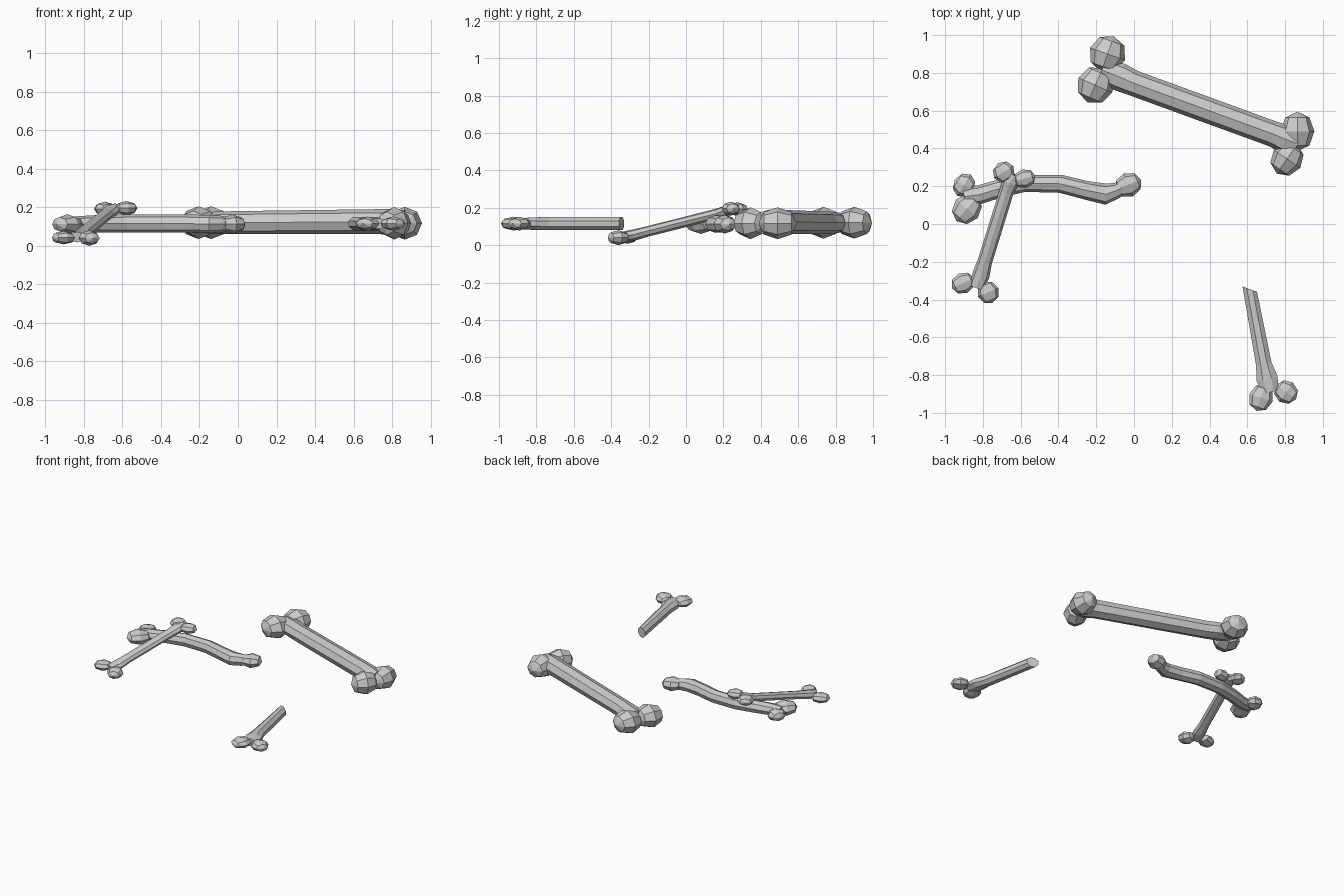
import bpy, bmesh, math
from mathutils import Vector, Matrix

UP = Vector((0, 0, 1))


def new_object(name, bm):
    bmesh.ops.recalc_face_normals(bm, faces=bm.faces)
    mesh = bpy.data.meshes.new(name)
    bm.to_mesh(mesh)
    bm.free()
    ob = bpy.data.objects.new(name, mesh)
    bpy.context.collection.objects.link(ob)
    return ob


def shaft(name, path, sides, phase, skew):
    """Loft of rings; each path point is x, y, z, half width, half height."""
    bm = bmesh.new()
    pts = [Vector(p[:3]) for p in path]
    rings = []
    for i, p in enumerate(path):
        t = (pts[min(i + 1, len(pts) - 1)] - pts[max(i - 1, 0)]).normalized()
        side = t.cross(UP).normalized()
        up = side.cross(t)
        ring = []
        for k in range(sides):
            a = phase + 2 * math.pi * k / sides
            u, v = p[3] * math.cos(a), p[4] * math.sin(a)
            slant = t * (skew * u if i == 0 else 0)   # angled break
            ring.append(bm.verts.new(pts[i] + side * u + up * v + slant))
        rings.append(ring)
    for a, b in zip(rings, rings[1:]):
        for k in range(sides):
            n = (k + 1) % sides
            bm.faces.new((a[k], a[n], b[n], b[k]))
    bm.faces.new(rings[0])
    bm.faces.new(rings[-1])
    return new_object(name, bm)


def knob(name, centre, root, r_along, r_across, r_z):
    """Faceted ball whose pole points away from the shaft end."""
    bm = bmesh.new()
    bmesh.ops.create_uvsphere(bm, u_segments=8, v_segments=4, radius=1)
    c = Vector(centre)
    axis = c - Vector(root)
    axis.z = 0
    axis.normalize()
    side = axis.cross(UP)
    frame = Matrix((side * r_across, UP * r_z, axis * r_along)).transposed()
    for v in bm.verts:
        v.co = c + frame @ v.co
    return new_object(name, bm)


def bone(name, path, knobs, sides=8, phase=0.0, skew=0.0):
    """Shaft united with its knobs; each knob is centre, radii, shaft end index."""
    ob = shaft(name, path, sides, phase, skew)
    for c, r, end in knobs:
        k = knob("knob", c, path[end][:3], *r)
        m = ob.modifiers.new("join_knob", 'BOOLEAN')
        m.operation = 'UNION'
        m.solver = 'EXACT'
        m.object = k
        bpy.context.view_layer.objects.active = ob
        bpy.ops.object.modifier_apply(modifier=m.name)
        bpy.data.objects.remove(k)
    return ob


# Large thick bone at the back
R = (0.1, 0.098, 0.085)
bone("large_bone",
     [(-0.17, 0.815, 0.12, 0.065, 0.055), (-0.08, 0.78, 0.12, 0.075, 0.058),
      (0.0, 0.745, 0.12, 0.068, 0.06), (0.74, 0.475, 0.125, 0.068, 0.065),
      (0.80, 0.45, 0.122, 0.076, 0.068), (0.865, 0.425, 0.12, 0.065, 0.065)],
     [((-0.14, 0.90, 0.12), R, 0), ((-0.205, 0.735, 0.12), R, 0),
      ((0.865, 0.49, 0.117), (0.105, 0.09, 0.085), -1),
      ((0.81, 0.345, 0.117), (0.095, 0.085, 0.085), -1)])

# Curved bone lying under the leaning one
bone("curved_bone",
     [(-0.90, 0.145, 0.112, 0.05, 0.035), (-0.82, 0.155, 0.112, 0.05, 0.042),
      (-0.72, 0.185, 0.115, 0.048, 0.045), (-0.58, 0.215, 0.115, 0.045, 0.047),
      (-0.39, 0.213, 0.115, 0.048, 0.047), (-0.26, 0.18, 0.115, 0.049, 0.047),
      (-0.15, 0.158, 0.113, 0.056, 0.047), (-0.09, 0.178, 0.112, 0.042, 0.044),
      (-0.04, 0.205, 0.112, 0.03, 0.035)],
     [((-0.90, 0.205, 0.11), (0.057, 0.067, 0.042), 1),
      ((-0.885, 0.08, 0.112), (0.085, 0.075, 0.052), 1),
      ((-0.03, 0.207, 0.112), (0.073, 0.065, 0.05), -3)])

# Slim bone leaning on the curved one
bone("leaning_bone",
     [(-0.835, -0.335, 0.045, 0.04, 0.028), (-0.81, -0.27, 0.056, 0.046, 0.03),
      (-0.79, -0.20, 0.075, 0.039, 0.028), (-0.675, 0.17, 0.168, 0.038, 0.028),
      (-0.655, 0.22, 0.185, 0.044, 0.03), (-0.635, 0.262, 0.192, 0.036, 0.028)],
     [((-0.905, -0.313, 0.042), (0.065, 0.056, 0.035), 1),
      ((-0.772, -0.362, 0.04), (0.06, 0.058, 0.04), 1),
      ((-0.69, 0.275, 0.192), (0.055, 0.06, 0.037), -2),
      ((-0.58, 0.24, 0.195), (0.06, 0.05, 0.037), -2)])

# Broken bone with one flat snapped end
bone("broken_bone",
     [(0.613, -0.345, 0.115, 0.038, 0.038), (0.687, -0.74, 0.115, 0.045, 0.038),
      (0.705, -0.82, 0.115, 0.062, 0.036), (0.722, -0.89, 0.115, 0.045, 0.03)],
     [((0.672, -0.92, 0.115), (0.073, 0.065, 0.037), -2),
      ((0.805, -0.89, 0.115), (0.065, 0.062, 0.037), -2)],
     phase=math.pi / 8, skew=-0.6)
